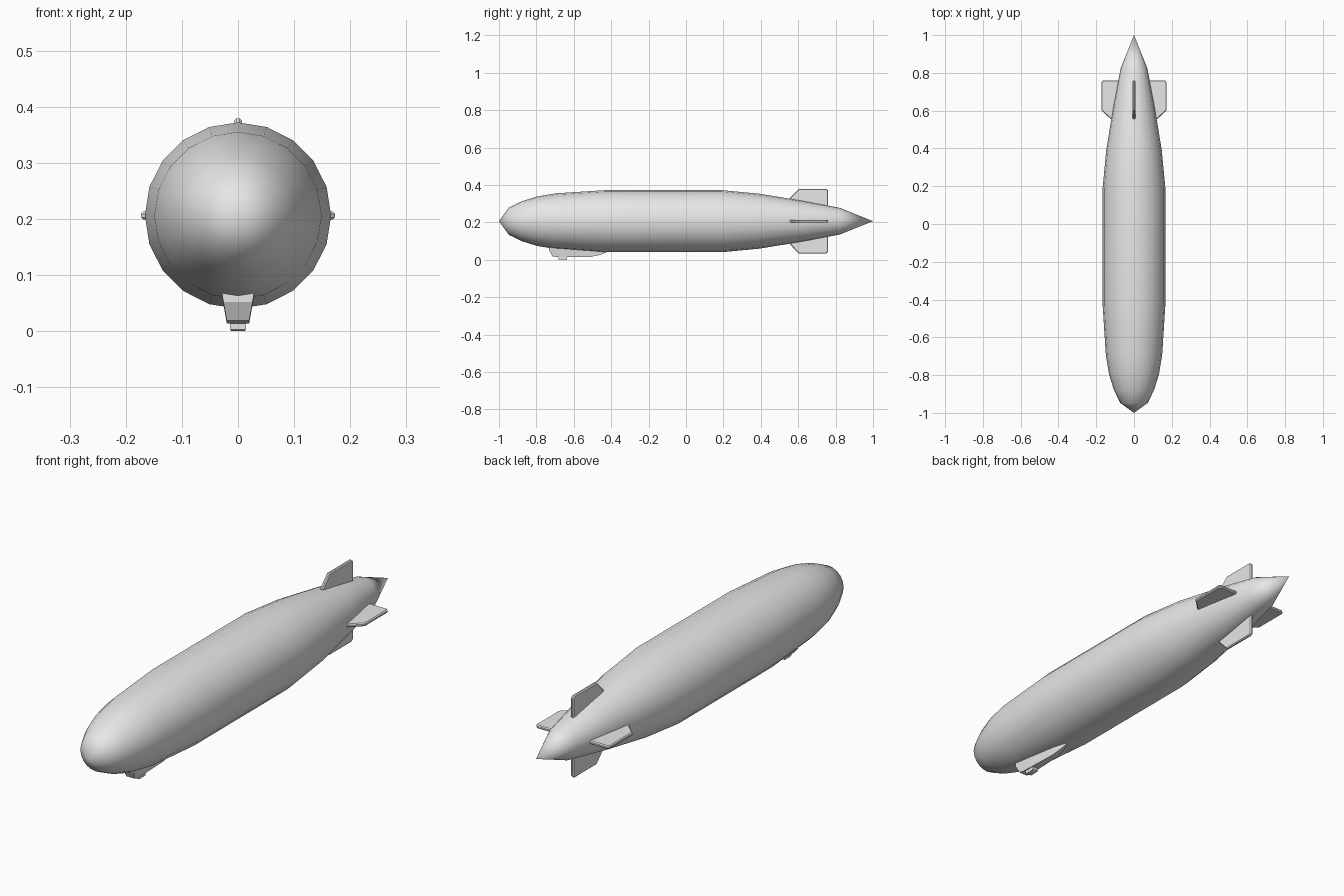
import bpy, bmesh, math
from mathutils import Matrix, Vector

if "Cube" in bpy.data.objects:
    bpy.data.objects.remove(bpy.data.objects["Cube"])

AXIS_Z = 0.206
SIDES = 20

grey = bpy.data.materials.new("hull_grey")
grey.use_nodes = True
grey.diffuse_color = (0.8, 0.8, 0.8, 1)
grey.node_tree.nodes["Principled BSDF"].inputs["Base Color"].default_value = (0.8, 0.8, 0.8, 1)


def finish(name, bm, angle):
    """Turn a bmesh into a named, shaded object."""
    bmesh.ops.remove_doubles(bm, verts=bm.verts, dist=0.0002)
    bmesh.ops.recalc_face_normals(bm, faces=bm.faces)
    mesh = bpy.data.meshes.new(name)
    bm.to_mesh(mesh)
    bm.free()
    mesh.materials.append(grey)
    obj = bpy.data.objects.new(name, mesh)
    bpy.context.collection.objects.link(obj)
    bpy.ops.object.select_all(action='DESELECT')
    obj.select_set(True)
    bpy.context.view_layer.objects.active = obj
    bpy.ops.object.shade_smooth_by_angle(angle=math.radians(angle))
    return obj


def loft(name, rings, angle):
    """Skin a row of closed rings and cap both ends."""
    bm = bmesh.new()
    loops = [[bm.verts.new(p) for p in ring] for ring in rings]
    for a, b in zip(loops, loops[1:]):
        n = len(a)
        for i in range(n):
            j = (i + 1) % n
            bm.faces.new((a[i], a[j], b[j], b[i]))
    bm.faces.new(loops[0])
    bm.faces.new(loops[-1])
    return finish(name, bm, angle)


# Hull: lathed around the long axis, profile of (y, radius)
profile = [(-0.947, 0.073), (-0.877, 0.107), (-0.797, 0.132), (-0.695, 0.149),
           (-0.43, 0.166), (0.19, 0.166), (0.39, 0.147), (0.625, 0.109), (0.823, 0.071)]
bm = bmesh.new()
points = [(-1, 0)] + profile + [(1, 0)]
verts = [bm.verts.new((0, y, AXIS_Z + r)) for y, r in points]
edges = [bm.edges.new(pair) for pair in zip(verts, verts[1:])]
bmesh.ops.spin(bm, geom=verts + edges, cent=(0, 0, AXIS_Z), axis=(0, 1, 0),
               angle=math.tau, steps=SIDES, use_duplicate=False)
finish("hull", bm, 80)

# Tail fins: one outline of (y, radius), repeated every quarter turn
outline = [(0.555, 0.04), (0.555, 0.123), (0.603, 0.173), (0.75, 0.173),
           (0.76, 0.164), (0.76, 0.04)]
for k, name in enumerate(("top_fin", "left_fin", "bottom_fin", "right_fin")):
    bm = bmesh.new()
    face = bm.faces.new([bm.verts.new((-0.007, y, r)) for y, r in outline])
    ext = bmesh.ops.extrude_face_region(bm, geom=[face])
    moved = [v for v in ext["geom"] if isinstance(v, bmesh.types.BMVert)]
    bmesh.ops.translate(bm, verts=moved, vec=(0.014, 0, 0))
    rims = [e for e in bm.edges if abs(e.verts[0].co.x - e.verts[1].co.x) < 0.001]
    bmesh.ops.bevel(bm, geom=rims, offset=0.004, segments=1, affect='EDGES')
    turn = Matrix.Translation((0, 0, AXIS_Z)) @ Matrix.Rotation(k * math.pi / 2, 4, 'Y')
    bmesh.ops.transform(bm, matrix=turn, verts=bm.verts)
    finish(name, bm, 20)

# Gondola: stations of (y, top half width, bottom half width, bottom z)
stations = [(-0.732, 0.029, 0.026, 0.052), (-0.715, 0.03, 0.02, 0.019),
            (-0.69, 0.03, 0.02, 0.014), (-0.51, 0.018, 0.013, 0.015),
            (-0.455, 0.009, 0.007, 0.027), (-0.42, 0.002, 0.001, 0.042)]
loft("gondola", [[(-t, y, 0.07), (t, y, 0.07), (b, y, z), (-b, y, z)]
                 for y, t, b, z in stations], 25)

# Landing bumper under the gondola
bumper = [(0.0, 0.012, -0.676, -0.642), (0.003, 0.014, -0.682, -0.636),
          (0.02, 0.014, -0.682, -0.636)]
loft("landing_bumper", [[(-w, y0, z), (w, y0, z), (w, y1, z), (-w, y1, z)]
                        for z, w, y0, y1 in bumper], 25)
